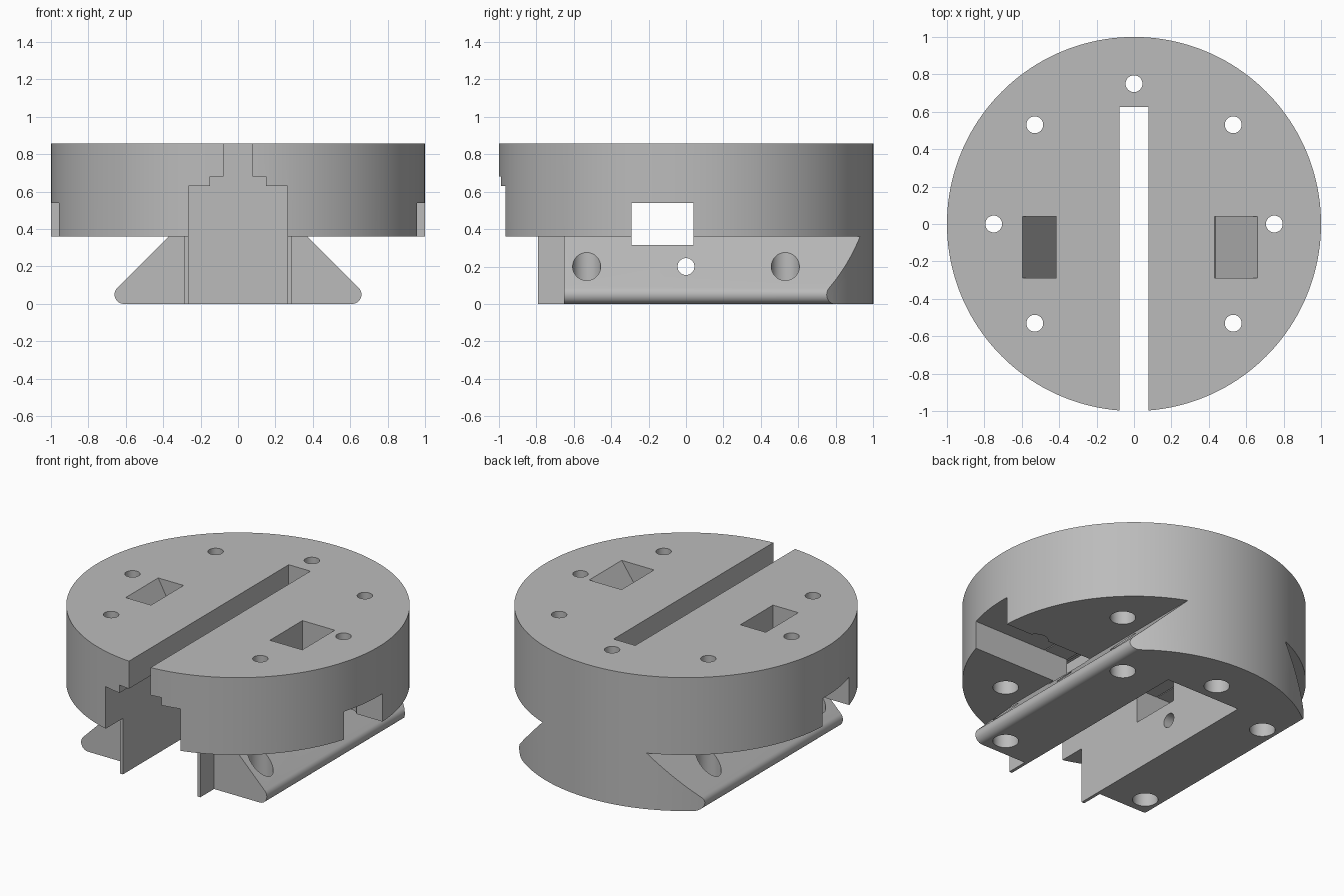
import bpy, bmesh, math
from mathutils import Matrix

if "Cube" in bpy.data.objects:
    bpy.data.objects.remove(bpy.data.objects["Cube"], do_unlink=True)

grey = bpy.data.materials.new("mid_grey")
grey.use_nodes = True
colour = (0.5, 0.5, 0.5, 1)
grey.diffuse_color = colour
grey.node_tree.nodes["Principled BSDF"].inputs["Base Color"].default_value = colour


def finish(name, bm):
    bmesh.ops.recalc_face_normals(bm, faces=bm.faces)
    mesh = bpy.data.meshes.new(name)
    bm.to_mesh(mesh)
    bm.free()
    mesh.materials.append(grey)
    obj = bpy.data.objects.new(name, mesh)
    bpy.context.collection.objects.link(obj)
    return obj


def cylinder(name, x, y, z0, z1, r, segments=32, along_x=False):
    """Upright cylinder; along_x lays it on its side."""
    bm = bmesh.new()
    bmesh.ops.create_cone(bm, cap_ends=True, segments=segments, radius1=r, radius2=r, depth=z1 - z0)
    m = Matrix.Translation((x, y, (z0 + z1) / 2))
    if along_x:
        m = m @ Matrix.Rotation(math.pi / 2, 4, 'Y')
    bmesh.ops.transform(bm, matrix=m, verts=bm.verts)
    return finish(name, bm)


def prism(name, profile, y0, y1, side=1):
    """Extrude an x-z profile along y."""
    bm = bmesh.new()
    face = bm.faces.new([bm.verts.new((side * x, y0, z)) for x, z in profile])
    new = bmesh.ops.extrude_face_region(bm, geom=[face])["geom"]
    bmesh.ops.translate(bm, vec=(0, y1 - y0, 0), verts=[v for v in new if isinstance(v, bmesh.types.BMVert)])
    return finish(name, bm)


def box(name, x0, x1, y0, y1, z0, z1, side=1):
    return prism(name, [(x0, z0), (x1, z0), (x1, z1), (x0, z1)], y0, y1, side)


# Round body
body = cylinder("dovetail_disc_mount", 0, 0, 0, 0.857, 1.0, 160)
cutters = []

# Central channel, stepped ledge and narrow top slot, all open at the front
for half, z0, z1 in ((0.265, -0.1, 0.63), (0.15, 0.5, 0.68), (0.077, 0.6, 1)):
    cutters.append(box("channel_cut", -half, half, -1.2, 0.625, z0, z1))

# Dovetail flank with a rounded lower edge
r, cx, under = 0.05, 0.61, 0.36
arc = [(cx + r * math.cos(a), r + r * math.sin(a))
       for a in (math.radians(45 - 135 * i / 12) for i in range(13))]
flank = [(0.37, under)] + arc + [(cx, -0.1), (1.2, -0.1), (1.2, under)]

for side in (1, -1):
    cutters.append(prism("flank_cut", flank, -1.2, 1.2, side))
    # Front relief that leaves a thin lip beside the channel
    cutters.append(box("front_cut", 0.285, 1.2, -1.2, -0.65, -0.1, under, side))
    cutters.append(box("lip_cut", 0.2, 0.4, -1.2, -0.79, -0.1, under, side))

# Cross passage and the sloping pockets above it
cutters.append(box("cross_passage", -1.2, 1.2, -0.29, 0.04, 0.315, 0.54))
for side, inner, outer in ((1, 0.43, 0.66), (-1, 0.415, 0.595)):
    pocket = [(inner, 1), (outer, 1), (outer, 0.857), (inner, 0.53)]
    cutters.append(prism("pocket_cut", pocket, -0.29, 0.04, side))

# Cross pin hole
cutters.append(cylinder("pin_hole", 0, 0, 0.2 - 1.2, 0.2 + 1.2, 0.045, along_x=True))

# Screw holes with counterbores from below
for angle in (0, 45, 90, 135, 180, 225, 315):
    x, y = 0.75 * math.cos(math.radians(angle)), 0.75 * math.sin(math.radians(angle))
    cutters.append(cylinder("counterbore", x, y, -0.1, 0.7, 0.075))
    cutters.append(cylinder("screw_hole", x, y, 0.6, 1, 0.045))

# Carve the body, then discard the cutters
for cutter in cutters:
    mod = body.modifiers.new("carve", 'BOOLEAN')
    mod.operation, mod.solver, mod.object = 'DIFFERENCE', 'EXACT', cutter
depsgraph = bpy.context.evaluated_depsgraph_get()
carved = bpy.data.meshes.new_from_object(body.evaluated_get(depsgraph))
body.modifiers.clear()
body.data = carved
carved.name = "dovetail_disc_mount"
for cutter in cutters:
    bpy.data.objects.remove(cutter, do_unlink=True)

# Single material and smooth curved walls
carved.materials.clear()
carved.materials.append(grey)
for poly in carved.polygons:
    poly.material_index = 0
bpy.ops.object.select_all(action='DESELECT')
body.select_set(True)
bpy.context.view_layer.objects.active = body
bpy.ops.object.shade_smooth_by_angle(angle=math.radians(30))
